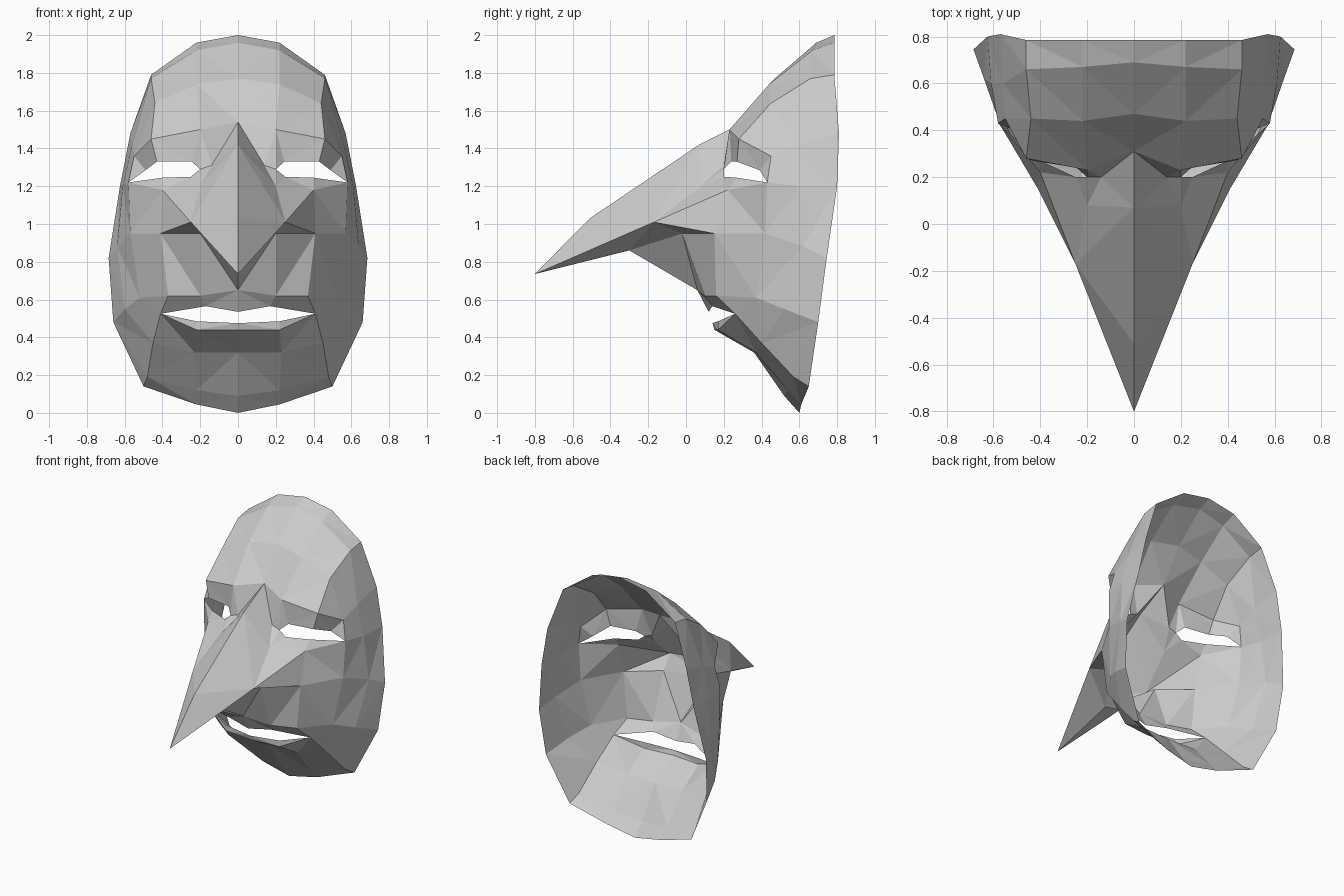
import bpy
import bmesh
from mathutils import Vector

default_cube = bpy.data.objects.get("Cube")
if default_cube:
    bpy.data.objects.remove(default_cube, do_unlink=True)

grey = bpy.data.materials.new("plain grey")
grey.use_nodes = True
grey.diffuse_color = (0.6, 0.6, 0.6, 1)
grey.node_tree.nodes["Principled BSDF"].inputs["Base Color"].default_value = grey.diffuse_color


def line(*points):
    return [Vector(p) for p in points]


def stitch(mesh, upper, lower):
    """Fill the band between two polylines, always taking the shorter diagonal."""
    i = j = 0
    while i < len(upper) - 1 or j < len(lower) - 1:
        can_upper, can_lower = i < len(upper) - 1, j < len(lower) - 1
        if can_upper and can_lower:
            step_upper = (upper[i + 1] - lower[j]).length < (upper[i] - lower[j + 1]).length
        else:
            step_upper = can_upper
        if step_upper:
            corners = [upper[i], lower[j], upper[i + 1]]
            i += 1
        else:
            corners = [upper[i], lower[j], lower[j + 1]]
            j += 1
        if (corners[1] - corners[0]).cross(corners[2] - corners[0]).length > 1e-6:
            mesh.faces.new([mesh.verts.new(c) for c in corners])


def part(name, *bands):
    """Build one half from bands of (upper, lower) lines and mirror it."""
    bm = bmesh.new()
    for upper, lower in bands:
        stitch(bm, upper, lower)
    bmesh.ops.remove_doubles(bm, verts=bm.verts, dist=0.001)
    mesh = bpy.data.meshes.new(name)
    bm.to_mesh(mesh)
    bm.free()
    mesh.materials.append(grey)
    obj = bpy.data.objects.new(name, mesh)
    bpy.context.collection.objects.link(obj)
    mirror = obj.modifiers.new("mirror", "MIRROR")
    mirror.use_axis[0] = True
    mirror.use_mirror_merge = True


def rows(*lines):
    return list(zip(lines, lines[1:]))


# Forehead lines run from the centre outwards
top_rim = line((0, .785, 2), (.22, .785, 1.96), (.46, .785, 1.79))
crown = line((0, .69, 1.96), (.22, .67, 1.92), (.46, .66, 1.77))
forehead = line((0, .47, 1.77), (.22, .44, 1.74), (.44, .45, 1.64))
brow = line((0, .31, 1.54), (.2, .23, 1.5), (.46, .28, 1.45))

# Eye opening
lid = line((.14, .2, 1.31), (.2, .2, 1.29), (.245, .24, 1.33),
           (.43, .27, 1.33), (.49, .39, 1.285), (.58, .43, 1.22))
eye_corner = lid[-1]
under_eye = lid[:2] + line((.25, .2, 1.25), (.4, .27, 1.245)) + [eye_corner]

# Side lines run from the front back to the rim
temple = line((.55, .45, 1.36), (.56, .6, 1.42), (.57, .81, 1.48))
eye_level = [eye_corner] + line((.61, .6, 1.2), (.625, .8, 1.2))
cheek = line((.41, .15, .95), (.57, .42, .95), (.64, .62, .88), (.685, .745, .82))
jowl = line((.37, .16, .62), (.52, .37, .61), (.6, .52, .55), (.66, .7, .48))

# Beak
ridge = [brow[0]] + line((0, .07, 1.42), (0, -.51, 1.03), (0, -.8, .735))
tip = ridge[-1]
flank = [lid[0]] + line((.2, .08, 1.2), (.25, -.17, 1.01)) + [tip]
beak_corner = flank[2]
cheekbone = line((.4, .22, 1.18))[0]

# Mouth and chin lines run from the centre outwards
muzzle = line((0, -.3, .86), (.2, -.02, .95)) + cheek[:1]
lip = line((0, .06, .65), (.2, .1, .62)) + jowl[:1]
mouth_top = line((0, .12, .535), (.17, .14, .565), (.41, .26, .525))
mouth_corner = mouth_top[-1]
mouth_low = line((0, .14, .475), (.22, .17, .485)) + [mouth_corner]
lower_lip = line((0, .15, .44), (.22, .17, .44)) + [mouth_corner]
chin = line((0, .36, .32), (.23, .37, .32), (.45, .4, .37))
jaw = line((0, .52, .09), (.22, .54, .12), (.48, .57, .19))
low_rim = line((0, .6, 0), (.22, .61, .045), (.5, .65, .14))

# Assemble the parts
part("forehead", *rows(top_rim, crown, forehead, brow))
part("brow", (brow + temple[:1], lid))
part("temple",
     ([brow[-1], forehead[-1], crown[-1], top_rim[-1]], temple),
     (temple, eye_level))
part("beak", (flank, ridge), ([tip, beak_corner, cheek[0]], muzzle))
part("cheek",
     (under_eye, [flank[1], cheekbone, eye_corner]),
     ([flank[1], cheekbone], [beak_corner]),
     ([beak_corner, cheekbone] + eye_level, [beak_corner] + cheek),
     (cheek, jowl),
     (jowl, [mouth_corner, chin[-1], jaw[-1], low_rim[-1]]))
part("upper_lip", *rows(muzzle, lip, mouth_top))
part("chin", *rows(mouth_low, lower_lip, chin, jaw, low_rim))
